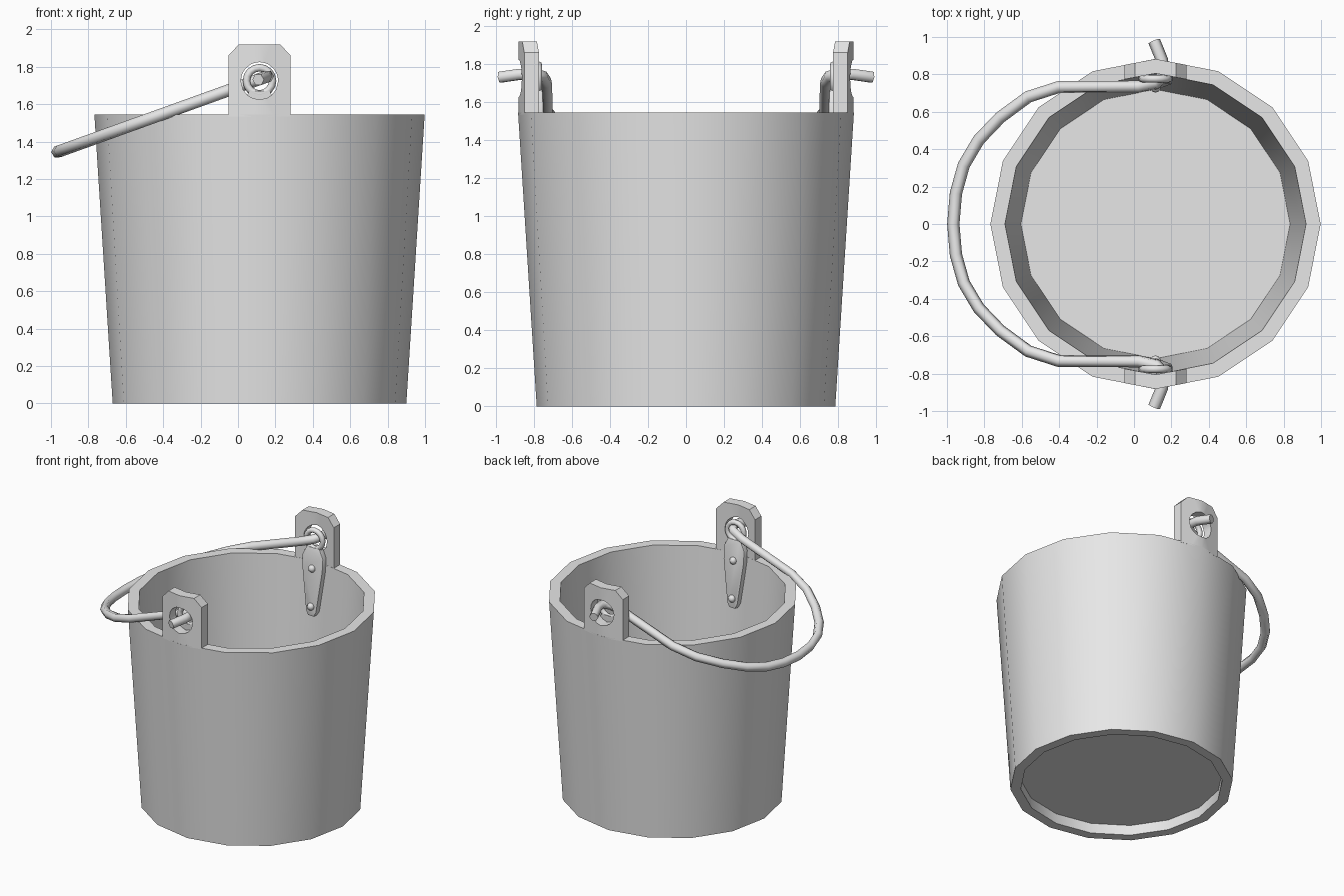
import bpy, bmesh, math
from mathutils import Matrix, Vector

cube = bpy.data.objects.get("Cube")
if cube:
    bpy.data.objects.remove(cube, do_unlink=True)

CX = 0.115      # bucket axis
PIVOT_Z = 1.725  # height of the handle pivot

grey = bpy.data.materials.new("plain_grey")
grey.use_nodes = True
grey.diffuse_color = (0.8, 0.8, 0.8, 1)
grey.node_tree.nodes["Principled BSDF"].inputs["Base Color"].default_value = (0.8, 0.8, 0.8, 1)


def finish(name, mesh, angle=40):
    obj = bpy.data.objects.new(name, mesh)
    bpy.context.collection.objects.link(obj)
    mesh.materials.clear()
    mesh.materials.append(grey)
    bpy.ops.object.select_all(action='DESELECT')
    obj.select_set(True)
    bpy.context.view_layer.objects.active = obj
    bpy.ops.object.shade_smooth_by_angle(angle=math.radians(angle))
    return obj


def from_bmesh(name, bm, angle=40):
    bmesh.ops.recalc_face_normals(bm, faces=bm.faces)
    mesh = bpy.data.meshes.new(name)
    bm.to_mesh(mesh)
    bm.free()
    return finish(name, mesh, angle)


def lathe(bm, profile, steps, matrix):
    """Spin an (r, z) profile round the z axis, then place it."""
    verts = [bm.verts.new((r, 0, z)) for r, z in profile]
    edges = [bm.edges.new(p) for p in zip(verts, verts[1:])]
    bmesh.ops.spin(bm, geom=verts + edges, cent=(0, 0, 0), axis=(0, 0, 1),
                   angle=math.tau, steps=steps, use_merge=True)
    bmesh.ops.remove_doubles(bm, verts=bm.verts, dist=1e-4)
    bmesh.ops.transform(bm, matrix=matrix, verts=bm.verts)


# Bucket shell with a raised floor
bm = bmesh.new()
lathe(bm, [(0, 0.08), (0.715, 0.08), (0.712, 0), (0.785, 0), (0.883, 1.545),
           (0.805, 1.545), (0.72, 0.14), (0, 0.14)], 16, Matrix.Translation((CX, 0, 0)))
from_bmesh("bucket", bm)


# Ear: bent plate with chamfered top corners and a round hole
def ear(name, side):
    half = [(0, 0.195), (0.06, 0.195), (0.11, 0.195), (0.167, 0.135), (0.167, 0.06),
            (0.167, 0), (0.167, -0.09), (0.167, -0.19), (0.08, -0.19), (0, -0.19)]
    outline = half + [(-x, z) for x, z in half[-2:0:-1]]
    hole = [tuple(Vector(p).normalized() * 0.1) for p in outline]
    bm = bmesh.new()

    def ring(points, depth):
        return [bm.verts.new((CX + x, side * (depth - 0.19 * abs(x)), PIVOT_Z + z))
                for x, z in points]

    loops = [ring(outline, 0.882), ring(hole, 0.882), ring(hole, 0.805), ring(outline, 0.805)]
    n = len(outline)
    for a, b in zip(loops, loops[1:] + loops[:1]):
        for i in range(n):
            j = (i + 1) % n
            bm.faces.new((a[i], a[j], b[j], b[i]))
    from_bmesh(name, bm)


# Strap centre line follows the sloping inner wall
def strap_y(z):
    return 0.776 - 0.05 * (PIVOT_Z - z)


# Tapered strap with a rounded foot, riveted inside the wall
def strap(name, side):
    half = [(0.055, 1.67), (0.09, 1.6), (0.088, 1.5), (0.045, 1.18), (0.025, 1.145)]
    outline = half + [(-x, z) for x, z in reversed(half)]
    bm = bmesh.new()
    back, front = ([bm.verts.new((CX + x, side * (strap_y(z) + d), z)) for x, z in outline]
                   for d in (0.022, -0.02))
    bm.faces.new(back)
    rim = bm.faces.new(front)
    for i in range(len(outline)):
        j = (i + 1) % len(outline)
        bm.faces.new((back[i], back[j], front[j], front[i]))
    bmesh.ops.recalc_face_normals(bm, faces=bm.faces)
    bmesh.ops.bevel(bm, geom=list(rim.edges), offset=0.012, segments=2,
                    affect='EDGES', profile=0.5)
    from_bmesh(name, bm)


# Eye ring at the head of the strap
def eye_ring(name, side):
    major, minor, sides = 0.07, 0.02, 8
    section = [(major + minor * math.cos(math.tau * k / sides),
                minor * math.sin(math.tau * k / sides)) for k in range(sides + 1)]
    bm = bmesh.new()
    place = Matrix.Translation((CX, side * 0.776, PIVOT_Z)) @ Matrix.Rotation(math.pi / 2, 4, 'X')
    lathe(bm, section, 16, place)
    from_bmesh(name, bm, 60)


def rivet(name, side, z):
    bm = bmesh.new()
    bmesh.ops.create_uvsphere(bm, u_segments=10, v_segments=6, radius=0.028)
    bmesh.ops.translate(bm, verts=bm.verts, vec=(CX, side * (strap_y(z) - 0.02), z))
    from_bmesh(name, bm, 60)


for label, side in (("front", -1), ("back", 1)):
    ear(label + "_ear", side)
    strap(label + "_strap", side)
    eye_ring(label + "_eye_ring", side)
    rivet(label + "_upper_rivet", side, 1.51)
    rivet(label + "_lower_rivet", side, 1.22)

# Handle: one tilted wire, mirrored about its middle
arc = [(0.108, 0.978), (0.15, 0.875), (0.16, 0.8), (0.12, 0.755), (0.03, 0.735),
       (-0.4, 0.733), (-0.565, 0.68), (-0.715, 0.57), (-0.83, 0.45),
       (-0.91, 0.315), (-0.952, 0.165), (-0.966, 0)]
path = arc + [(x, -y) for x, y in arc[-2::-1]]
curve = bpy.data.curves.new("handle_path", 'CURVE')
curve.dimensions = '3D'
curve.bevel_depth = 0.033
curve.bevel_resolution = 1
curve.use_fill_caps = True
spline = curve.splines.new('POLY')
spline.points.add(len(path) - 1)
for point, (x, y) in zip(spline.points, path):
    point.co = (x, y, 1.345 + 0.36 * (x + 0.965), 1)
wire = bpy.data.objects.new("handle_path", curve)
bpy.context.collection.objects.link(wire)
bpy.context.view_layer.update()
mesh = bpy.data.meshes.new_from_object(wire.evaluated_get(bpy.context.evaluated_depsgraph_get()))
bpy.data.objects.remove(wire, do_unlink=True)
finish("handle", mesh, 65)
